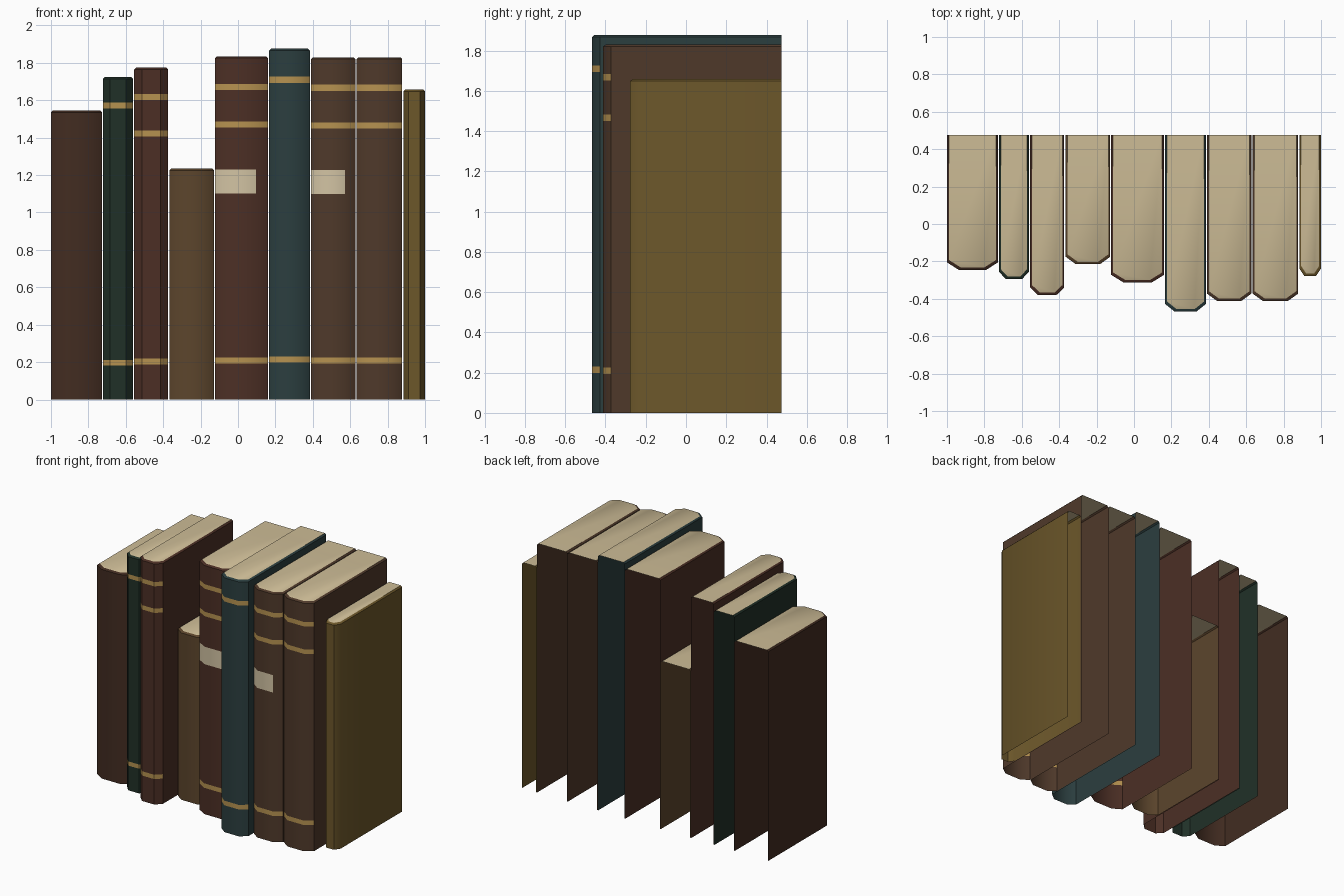
import bpy
import math

cube = bpy.data.objects.get("Cube")
if cube:
    bpy.data.objects.remove(cube)

BACK = 0.475      # shared plane of the open fore-edges
ROUND = 0.04      # depth of the spine chamfer
LIP = 0.01        # bevel between cover and page top


def material(name, rgb):
    """Make a matte material from 0-255 display values."""
    linear = [((c / 255 + 0.055) / 1.055) ** 2.4 for c in rgb]
    mat = bpy.data.materials.new(name)
    mat.use_nodes = True
    shader = mat.node_tree.nodes["Principled BSDF"]
    shader.inputs["Base Color"].default_value = (*linear, 1)
    shader.inputs["Roughness"].default_value = 0.85
    mat.diffuse_color = (*linear, 1)
    return mat


pages = material("pages", (205, 188, 150))
gold = material("gold_band", (182, 146, 80))
paper = material("paper_label", (210, 195, 163))
covers = {
    "umber": material("umber_cover", (66, 44, 33)),
    "green": material("green_cover", (32, 48, 39)),
    "russet": material("russet_cover", (76, 47, 37)),
    "tan": material("tan_cover", (92, 69, 44)),
    "teal": material("teal_cover", (43, 62, 63)),
    "brown": material("brown_cover", (79, 57, 42)),
    "olive": material("olive_cover", (108, 87, 42)),
}


def outline(x0, x1, front, inset=0.0):
    """Open cross-section: left cover, chamfered spine, right cover."""
    corner = 0.23 * (x1 - x0)
    x0, x1, y = x0 + inset, x1 - inset, front + inset * 1.3
    return [(x0, BACK), (x0, y + ROUND), (x0 + corner, y),
            (x1 - corner, y), (x1, y + ROUND), (x1, BACK)]


def book(name, x0, x1, front, height, cover, bands=(), label=False):
    """Hollow jacket with coloured spine strips and a page-coloured top."""
    # Spine strips: lower edge, upper edge, material slot, first and last facet
    strips = [((b - 0.009) * height, (b + 0.009) * height, 2, 1, 3) for b in bands]
    if label:
        strips.append((0.6 * height, 0.67 * height, 3, 1, 2))
    levels = sorted({0, height - LIP, *(z for s in strips for z in s[:2])})

    rings = [[(x, y, z) for x, y in outline(x0, x1, front)] for z in levels]
    rings.append([(x, y, height) for x, y in outline(x0, x1, front, LIP)])
    verts = [v for ring in rings for v in ring]
    n = len(rings[0])

    faces, slots = [], []
    for row in range(len(rings) - 1):
        middle = (rings[row][0][2] + rings[row + 1][0][2]) / 2
        for col in range(n - 1):
            a = row * n + col
            faces.append((a, a + 1, a + n + 1, a + n))
            slots.append(next((slot for low, high, slot, first, last in strips
                               if low < middle < high and first <= col <= last), 0))
    # Page top
    faces.append(tuple(range(len(verts) - n, len(verts))))
    slots.append(1)

    mesh = bpy.data.meshes.new(name)
    mesh.from_pydata(verts, [], faces)
    for mat in (covers[cover], pages, gold, paper):
        mesh.materials.append(mat)
    mesh.polygons.foreach_set("material_index", slots)
    mesh.update()
    obj = bpy.data.objects.new(name, mesh)
    bpy.context.collection.objects.link(obj)

    # Soft spines on the wide books, crisp facets on the narrow ones
    bpy.ops.object.select_all(action="DESELECT")
    obj.select_set(True)
    bpy.context.view_layer.objects.active = obj
    bpy.ops.object.shade_smooth_by_angle(angle=math.radians(41))


TWO = (0.114, 0.911)
THREE = (0.114, 0.801, 0.911)

# The shelf row, from the -x end to the +x end
book("umber_book", -1.0, -0.727, -0.245, 1.545, "umber")
book("green_book", -0.722, -0.562, -0.295, 1.725, "green", TWO)
book("slim_russet_book", -0.555, -0.373, -0.38, 1.775, "russet", THREE)
book("short_tan_book", -0.366, -0.127, -0.215, 1.235, "tan")
book("wide_russet_book", -0.122, 0.161, -0.312, 1.835, "russet", THREE, True)
book("tall_teal_book", 0.167, 0.384, -0.468, 1.877, "teal", TWO)
book("labelled_brown_book", 0.39, 0.628, -0.412, 1.83, "brown", THREE, True)
book("plain_brown_book", 0.634, 0.878, -0.412, 1.83, "brown", THREE)
book("olive_book", 0.884, 1.0, -0.278, 1.658, "olive")
